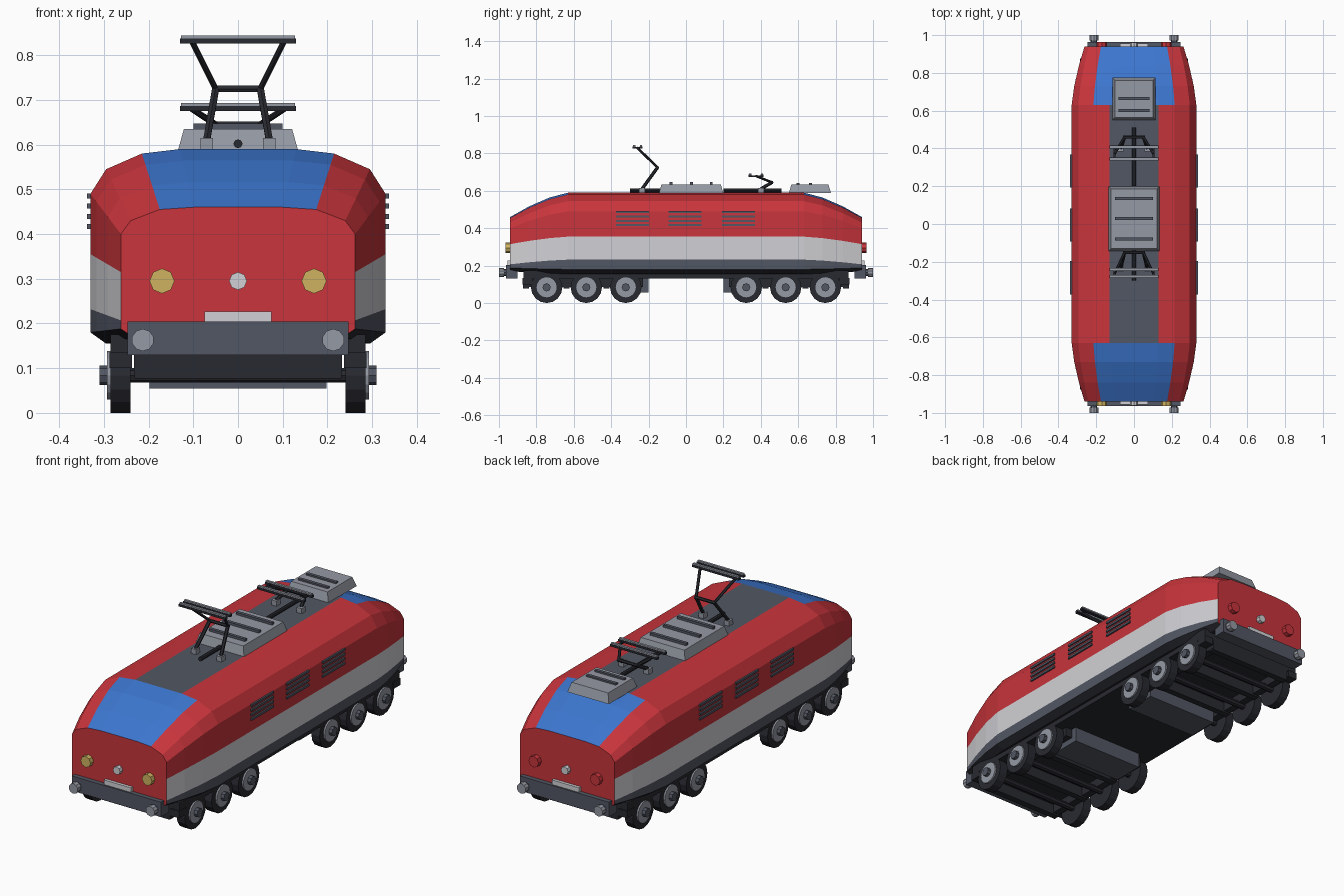
import bpy, bmesh, math
from mathutils import Vector

if "Cube" in bpy.data.objects:
    bpy.data.objects.remove(bpy.data.objects["Cube"])


def material(name, rgb):
    m = bpy.data.materials.new(name)
    m.diffuse_color = (*rgb, 1)
    m.use_nodes = True
    m.node_tree.nodes["Principled BSDF"].inputs["Base Color"].default_value = m.diffuse_color
    return m


RED = material("red", (0.58, 0.035, 0.045))
WHITE = material("white", (0.64, 0.64, 0.67))
BLUE = material("blue", (0.045, 0.18, 0.62))
GREY = material("slate grey", (0.085, 0.095, 0.125))
LIGHT = material("light grey", (0.30, 0.32, 0.37))
DARK = material("near black", (0.022, 0.023, 0.030))
GOLD = material("lamp yellow", (0.62, 0.45, 0.12))


def finish(bm, name, mats):
    bmesh.ops.recalc_face_normals(bm, faces=bm.faces)
    me = bpy.data.meshes.new(name)
    bm.to_mesh(me)
    bm.free()
    for m in mats:
        me.materials.append(m)
    ob = bpy.data.objects.new(name, me)
    bpy.context.collection.objects.link(ob)
    return ob


def box(name, lo, hi, mat, taper=0.0):
    """Axis-aligned box; taper pulls the top edges inwards."""
    bm = bmesh.new()
    bmesh.ops.create_cube(bm, size=1)
    c = [(a + b) / 2 for a, b in zip(lo, hi)]
    s = [b - a for a, b in zip(lo, hi)]
    for v in bm.verts:
        t = taper if v.co.z > 0 else 0
        v.co = Vector((c[0] + v.co.x * (s[0] - 2 * t),
                       c[1] + v.co.y * (s[1] - 2 * t), c[2] + v.co.z * s[2]))
    return finish(bm, name, [mat])


def rod(name, a, b, r, mat, sides=8, r2=None):
    """Cylinder or cone between two points."""
    a, b = Vector(a), Vector(b)
    bm = bmesh.new()
    bmesh.ops.create_cone(bm, cap_ends=True, segments=sides, radius1=r,
                          radius2=r if r2 is None else r2, depth=(b - a).length)
    q = Vector((0, 0, 1)).rotation_difference(b - a)
    for v in bm.verts:
        v.co = q @ v.co + (a + b) / 2
    return finish(bm, name, [mat])


# Body shell: half profile from sill to roof, blended from middle to end
MID = [(.295, .155), (.33, .18), (.33, .232), (.33, .355), (.33, .49),
       (.295, .545), (.215, .58), (.13, .59)]
END = [(.235, .17), (.262, .188), (.262, .207), (.262, .315), (.262, .40),
       (.24, .43), (.175, .455), (.10, .46)]
half = [(.63, 0), (.73, .2), (.84, .57), (.94, 1)]
stations = [(-y, t) for y, t in reversed(half)] + half
bm = bmesh.new()
rings = []
for y, t in stations:
    pts = [(a[0] + (b[0] - a[0]) * t, a[1] + (b[1] - a[1]) * t)
           for a, b in zip(MID, END)]
    pts += [(-x, z) for x, z in reversed(pts)]
    rings.append([bm.verts.new((x, y, z)) for x, z in pts])
# materials: 0 red, 1 white, 2 blue, 3 slate, 4 dark
BAND = [4, 3, 1, 0, 0, 0, 0, 3, 0, 0, 0, 0, 1, 3, 4, 4]
for i, (r0, r1) in enumerate(zip(rings, rings[1:])):
    for k in range(16):
        n = (k + 1) % 16
        f = bm.faces.new((r0[k], r0[n], r1[n], r1[k]))
        f.material_index = 2 if i != 3 and k in (6, 7, 8) else BAND[k]
for r in (rings[0], rings[-1]):
    bm.faces.new(r)
finish(bm, "body_shell", [RED, WHITE, BLUE, GREY, DARK])

# Underframe slab
box("underframe", (-.285, -.87, .13), (.285, .87, .175), DARK)

# Side ventilation louvres
for s in (-1, 1):
    for y in (-.285, -.005, .28):
        for i in range(4):
            z = .411 + i * .023
            x0, x1 = sorted((s * .325, s * .338))
            box("vent_slat", (x0, y - .088, z), (x1, y + .088, z + .011), GREY)

# End fittings
for s in (-1, 1):
    def ends(a, b):
        return sorted((s * a, s * b))
    y0, y1 = ends(.90, .963)
    box("buffer_beam", (-.247, y0, .13), (.247, y1, .204), GREY)
    y0, y1 = ends(.93, .955)
    box("number_plate", (-.075, y0, .204), (.075, y1, .227), WHITE)
    for x in (-.213, .213):
        rod("buffer_stem", (x, s * .95, .163), (x, s * .985, .163), .018, GREY)
        rod("buffer_head", (x, s * .972, .163), (x, s, .163), .025, LIGHT, 10)
    for x in (-.17, .17):
        rod("end_lamp", (x, s * .93, .295), (x, s * .964, .295), .028,
            GOLD if s < 0 else RED)
    rod("centre_lamp", (0, s * .93, .295), (0, s * .962, .295), .02, WHITE)

# Bogies with wheels
for s in (-1, 1):
    for x in (-.215, .215):
        y0, y1 = sorted((s * .23, s * .87))
        box("bogie_side_frame", (x - .018, y0, .085), (x + .018, y1, .135), DARK)
    for y in (.425, .64, .855):
        box("bogie_cross_bar", (-.232, s * y - .016, .077),
            (.232, s * y + .016, .13), DARK)
    for x in (-.262, .262):
        y0, y1 = sorted((s * .82, s * .875))
        box("bogie_step", (x - .025, y0, .10), (x + .025, y1, .135), DARK)
    y0, y1 = sorted((s * .20, s * .36))
    box("equipment_box", (-.198, y0, .055), (.198, y1, .135), GREY)
    for y in (.322, .533, .745):
        y *= s
        rod("axle", (-.25, y, .084), (.25, y, .084), .016, DARK)
        for m in (-1, 1):
            rod("wheel_tyre", (m * .24, y, .084), (m * .285, y, .084), .084, DARK, 16)
            rod("wheel_disc", (m * .28, y, .084), (m * .293, y, .084), .054,
                LIGHT, 16)
            rod("axle_cap", (m * .285, y, .084), (m * .31, y, .084), .022, GREY)

# Roof equipment housings with grille slats
box("roof_housing", (-.135, -.145, .585), (.135, .20, .635), LIGHT, .014)
for y in (-.08, .03, .135):
    box("housing_slat", (-.1, y - .008, .63), (.1, y + .008, .647), GREY)
box("rear_roof_housing", (-.115, .55, .588), (.115, .775, .635), LIGHT, .014)
for y in (.60, .665):
    box("housing_slat", (-.082, y - .008, .63), (.082, y + .008, .643), GREY)


# Current collectors: foot blocks, jointed arms and contact head
def collector(foot_y, knee, tip, heads, rail):
    rod("roof_rail", (0, rail[0], .602), (0, rail[1], .602), .01, DARK)
    for m in (-1, 1):
        x = m * .07
        box("collector_foot", (x - .014, foot_y - .016, .586),
            (x + .014, foot_y + .016, .615), LIGHT)
        k = (m * .05, *knee)
        rod("lower_arm", (x, foot_y, .61), k, .009, DARK, 6)
        rod("upper_arm", k, (m * .103, *tip), .007, DARK, 6)
    rod("knee_bar", (-.057, *knee), (.057, *knee), .008, DARK, 6)
    for y in heads:
        z = tip[1]
        box("contact_bar", (-.13, y - .008, z - .005), (.13, y + .008, z + .006), DARK)
        box("contact_strip", (-.127, y - .006, z + .006), (.127, y + .006, z + .013),
            LIGHT)
    for x in (-.103, .103):
        box("head_link", (x - .005, heads[0], tip[1] - .005),
            (x + .005, heads[1], tip[1] + .003), DARK)


collector(-.235, (-.152, .725), (-.262, .831), (-.277, -.24), (-.30, -.14))
collector(.40, (.46, .645), (.372, .68), (.343, .407), (.20, .51))
